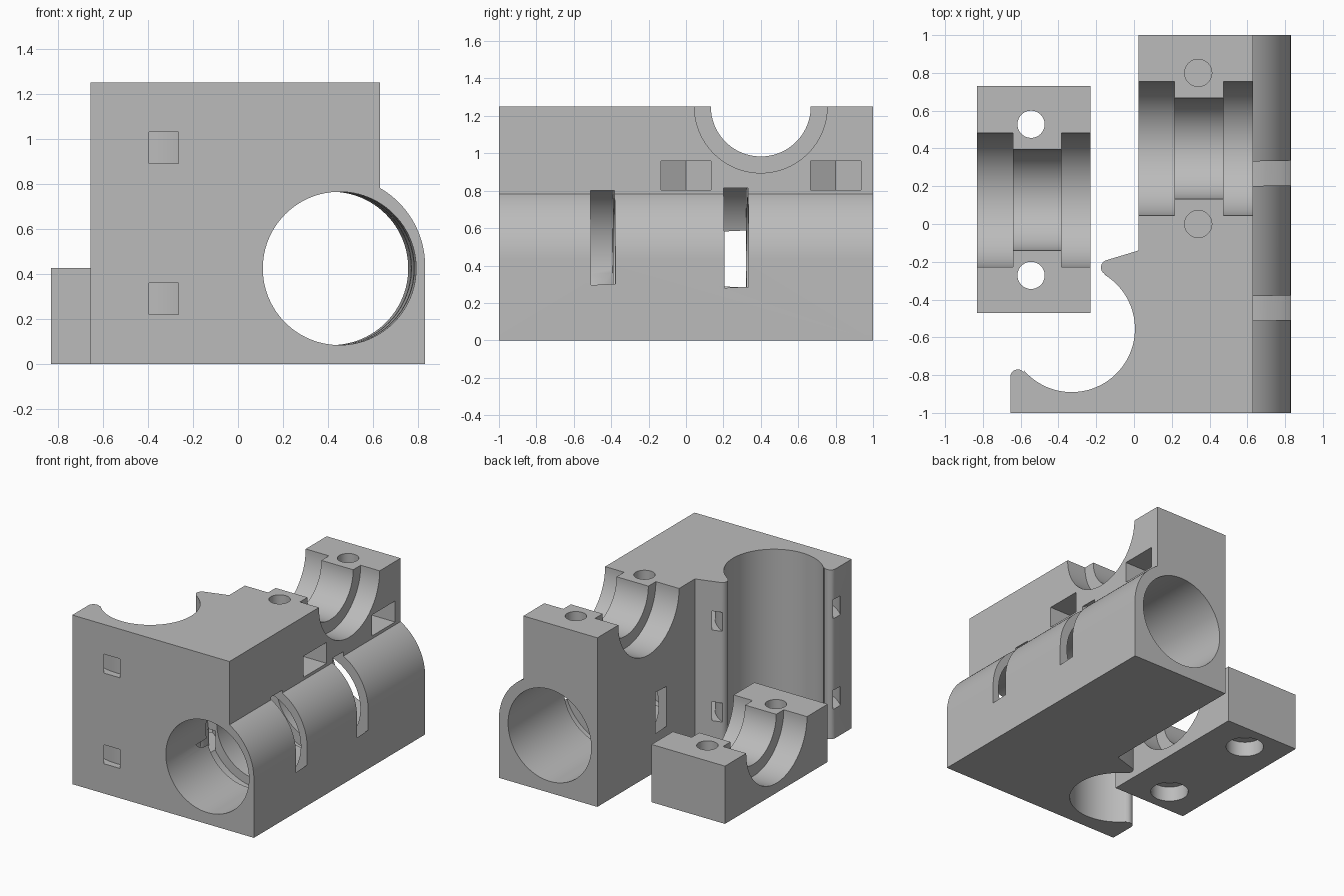
import bpy, bmesh
from math import sin, cos, atan2, pi, tau
from mathutils import Vector

if "Cube" in bpy.data.objects:
    bpy.data.objects.remove(bpy.data.objects["Cube"])

grey = bpy.data.materials.new("plain_grey")
grey.use_nodes = True
grey.diffuse_color = (0.5, 0.5, 0.5, 1)
grey.node_tree.nodes["Principled BSDF"].inputs["Base Color"].default_value = (0.5, 0.5, 0.5, 1)


def prism(name, points, offset):
    """Closed solid made by sweeping a polygon of 3D points along an offset."""
    bm = bmesh.new()
    face = bm.faces.new([bm.verts.new(p) for p in points])
    swept = bmesh.ops.extrude_face_region(bm, geom=[face], use_keep_orig=True)
    moved = [g for g in swept["geom"] if isinstance(g, bmesh.types.BMVert)]
    bmesh.ops.translate(bm, verts=moved, vec=offset)
    bmesh.ops.recalc_face_normals(bm, faces=bm.faces)
    mesh = bpy.data.meshes.new(name)
    bm.to_mesh(mesh)
    bm.free()
    mesh.materials.append(grey)
    obj = bpy.data.objects.new(name, mesh)
    bpy.context.collection.objects.link(obj)
    return obj


def box(name, lo, hi):
    lo, hi = Vector(lo), Vector(hi)
    base = [(lo.x, lo.y, lo.z), (hi.x, lo.y, lo.z), (hi.x, hi.y, lo.z), (lo.x, hi.y, lo.z)]
    return prism(name, base, (0, 0, hi.z - lo.z))


def rod(start, end, r, sides=96):
    """Cylinder between two points."""
    start, axis = Vector(start), Vector(end) - Vector(start)
    u = axis.orthogonal().normalized()
    v = axis.normalized().cross(u)
    ring = [start + r * (cos(tau * i / sides) * u + sin(tau * i / sides) * v) for i in range(sides)]
    return prism("cutter", ring, axis)


def arc(cx, cy, r, a0, a1, n):
    return [(cx + r * cos(a0 + (a1 - a0) * i / n), cy + r * sin(a0 + (a1 - a0) * i / n))
            for i in range(n + 1)]


def cut(target, *cutters):
    """Subtract each cutter from the target, then remove the cutter."""
    for cutter in cutters:
        mod = target.modifiers.new("cut", "BOOLEAN")
        mod.operation, mod.solver, mod.object = "DIFFERENCE", "EXACT", cutter
        with bpy.context.temp_override(object=target, active_object=target):
            bpy.ops.object.modifier_apply(modifier=mod.name)
        bpy.data.objects.remove(cutter)


def cut_trough(target, x0, x1, y, z):
    """Stepped half-round bearing seat running along x."""
    cut(target,
        rod((x0 - 0.1, y, z), (x0 + 0.19, y, z), 0.355),
        rod((x0 + 0.1, y, z), (x1 - 0.1, y, z), 0.267),
        rod((x1 - 0.155, y, z), (x1 + 0.1, y, z), 0.355))


# Main block outline, with the open vertical socket and its rounded lips
sx, sy, sr = -0.33, -0.555, 0.335
outline = [(0.83, -1), (0.83, 1), (0.025, 1), (0.025, -0.14)]
outline += arc(-0.135, -0.23, 0.04, 1.83, 4.2, 8)
outline += arc(sx, sy, sr, atan2(0.286, 0.175), atan2(-0.22, -0.25), 64)
outline += arc(-0.615, -0.81, 0.04, 0.75, pi, 8)
outline += [(-0.655, -1)]
body = prism("main_block", [(x, y, 0) for x, y in outline], (0, 0, 1.25))

# Rounded shoulder over the horizontal bore
shoulder = [(0.63, 1.4), *arc(0.43, 0.435, 0.4, pi / 3, 0, 24), (1, 0.435), (1, 1.4)]
cut(body, prism("cutter", [(x, -1.1, z) for x, z in shoulder], (0, 2.2, 0)))


# Slightly skewed horizontal bore with two strap slots around it
def bore_at(y, z=0.425):
    return (0.4325 - 0.0175 * y, y, z)


cut(body, rod(bore_at(-1.1), bore_at(1.1), 0.34))
for y0, y1, r in ((-0.515, -0.385, 0.413), (0.198, 0.328, 0.43)):
    cut(body, rod(bore_at(y0, 0.435), bore_at(y1, 0.435), r))

# Curved strap channels around the vertical socket
for z in (0.22, 0.89):
    channel = rod((sx, sy, z), (sx, sy, z + 0.14), 0.45)
    cut(channel, rod((sx, sy, z - 0.1), (sx, sy, z + 0.3), 0.395))
    cut(body, channel)

# Bearing seat, screw holes and side-loaded nut pockets
cut_trough(body, 0.025, 0.63, 0.4, 1.25)
for y in (0.0, 0.8):
    cut(body, rod((0.34, y, 0.85), (0.34, y, 1.4), 0.072, 48))
    pocket = [(0.7, y - 0.135), (0.7, y + 0.135), (0.262, y + 0.135), (0.184, y), (0.262, y - 0.135)]
    cut(body, prism("cutter", [(px, py, 0.803) for px, py in pocket], (0, 0, 0.155)))

# Separate bearing cap with counterbored screw holes
cap = box("bearing_cap", (-0.83, -0.47, 0), (-0.23, 0.73, 0.427))
cut_trough(cap, -0.83, -0.23, 0.127, 0.427)
for y in (-0.272, 0.528):
    cut(cap, rod((-0.545, y, -0.1), (-0.545, y, 0.6), 0.072, 48),
        rod((-0.545, y, -0.1), (-0.545, y, 0.11), 0.128, 48))

# Smooth curved walls, keep machined edges sharp
bpy.ops.object.select_all(action="DESELECT")
for obj in (body, cap):
    obj.select_set(True)
bpy.context.view_layer.objects.active = body
bpy.ops.object.shade_smooth_by_angle(angle=pi / 6)
